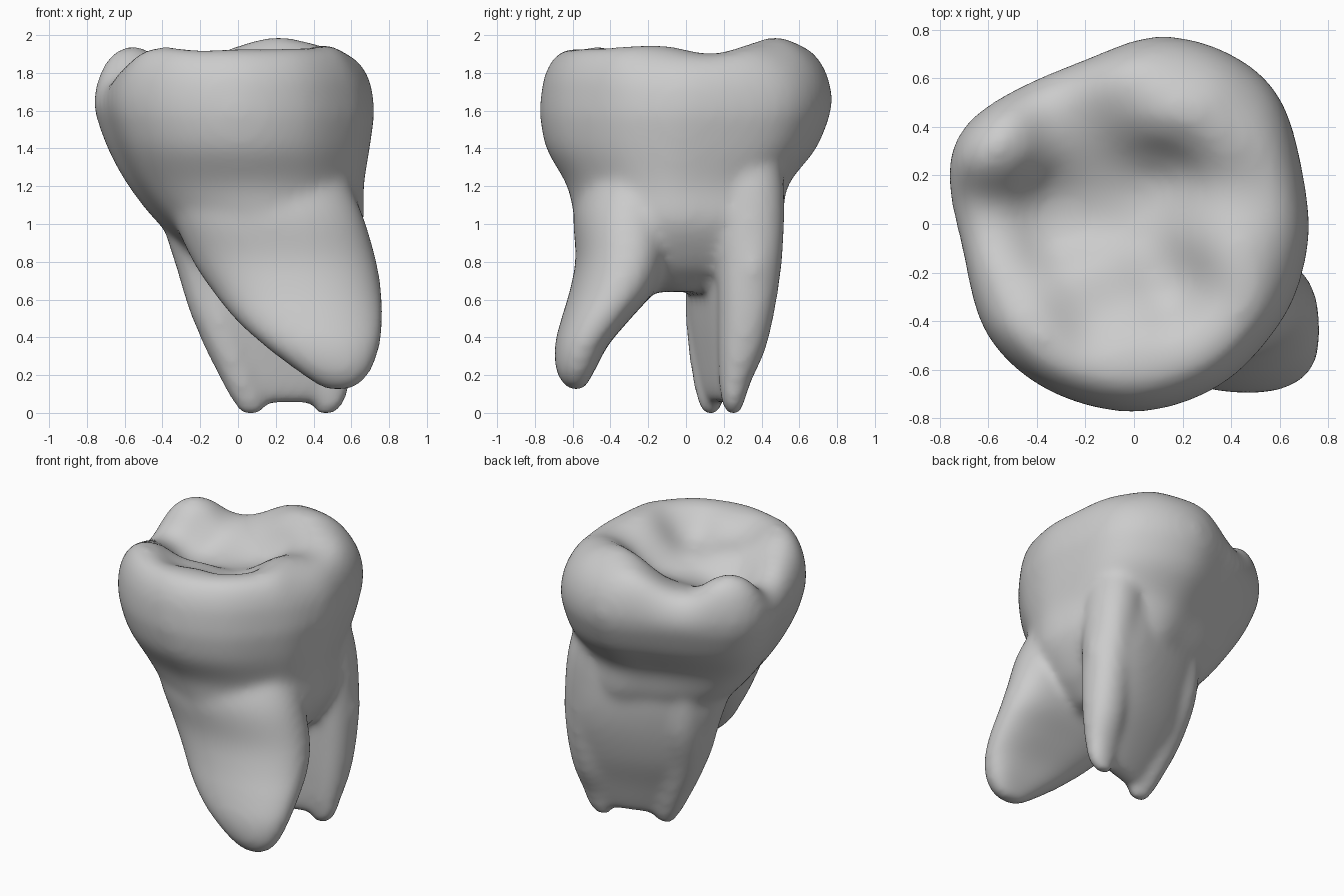
import bpy, bmesh
from math import sin, cos, exp, tau, radians, copysign

cube = bpy.data.objects.get("Cube")
if cube:
    bpy.data.objects.remove(cube)

SIDES = 64
bm = bmesh.new()


def spline(keys, steps, closed=False):
    """Smooth curve through a list of equal-length tuples."""
    n = len(keys)
    pick = (lambda i: keys[i % n]) if closed else (lambda i: keys[max(0, min(n - 1, i))])
    out = []
    for i in range(n if closed else n - 1):
        quad = [pick(i + k) for k in (-1, 0, 1, 2)]
        for s in range(steps):
            t = s / steps
            out.append(tuple(
                b + 0.5 * t * (c - a + t * (2 * a - 5 * b + 4 * c - d + t * (3 * (b - c) + d - a)))
                for a, b, c, d in zip(*quad)))
    return out if closed else out + [keys[-1]]


def skin(rings):
    """Closed shell through rings ordered from bottom to top."""
    loops = [[bm.verts.new(p) for p in ring] for ring in rings]
    for low, high in zip(loops, loops[1:]):
        for i in range(len(low)):
            j = (i + 1) % len(low)
            bm.faces.new((low[i], low[j], high[j], high[i]))
    bm.faces.new(loops[0][::-1])
    bm.faces.new(loops[-1])


def oval(z, cx, cy, a, b, turn, front_dent, back_dent, power=2.1):
    """Rounded section, optionally hollowed in the middle of its -y and +y sides."""
    ring = []
    for i in range(SIDES):
        c, s = cos(tau * i / SIDES), sin(tau * i / SIDES)
        u = copysign(abs(c) ** (2 / power), c)
        v = b * copysign(abs(s) ** (2 / power), s)
        v *= 1 - (back_dent if s > 0 else front_dent) * (1 - u * u)
        u *= a
        ring.append((cx + u * cos(turn) - v * sin(turn), cy + u * sin(turn) + v * cos(turn), z))
    return ring


def root(keys, turn=0, front_dent=0, back_dent=0):
    skin([oval(*k, turn, front_dent, back_dent) for k in spline(keys, 5)])


# Crown outline, seen from above
outline = spline([(.71, .1), (.61, .5), (.4, .7), (.1, .775), (-.2, .68), (-.5, .55), (-.7, .4),
                  (-.765, .2), (-.71, -.1), (-.61, -.45), (-.36, -.68), (0, -.77), (.35, -.66),
                  (.6, -.4), (.7, -.15)], 5, closed=True)

# Chewing surface: cusps, rim, grooves and basin
relief = [(-.05, .52, 1.94), (.15, .44, 2.04), (.38, .36, 1.99), (.2, .7, 1.9), (.55, .5, 1.87),
          (.52, .17, 1.89), (.4, -.1, 2.0), (.65, -.1, 1.87), (.3, .05, 1.87),
          (.38, -.45, 1.94), (0, -.58, 1.93), (-.42, -.47, 1.95), (-.6, -.22, 1.87),
          (-.64, .0, 1.76), (-.56, .32, 1.96), (-.28, .47, 1.81), (-.32, .05, 1.66),
          (-.05, .1, 1.7), (.12, .18, 1.69), (.16, -.18, 1.74), (-.15, -.28, 1.81),
          (-.14, .3, 1.77)]


def chew_height(x, y):
    total = weight = 0
    for px, py, pz in relief:
        w = exp(-((x - px) ** 2 + (y - py) ** 2) / .03)
        total += w * pz
        weight += w
    return total / weight


# Trunk and crown wall: height, then limits in x and y
wall = [(.64, .05, .38, -.17, .12), (.7, -.05, .45, -.3, .26), (.8, -.2, .55, -.48, .42),
        (1.0, -.42, .655, -.58, .51), (1.2, -.58, .66, -.63, .54), (1.4, -.69, .69, -.74, .69),
        (1.58, -.755, .715, -.775, .765)]
rings = []
for z, x0, x1, y0, y1 in spline(wall, 5):
    ring = []
    for x, y in outline:
        ring.append((x0 + (x + .765) / 1.475 * (x1 - x0), y0 + (y + .77) / 1.545 * (y1 - y0), z))
    rings.append(ring)

# Rounded rim turning into the chewing surface
for scale, rise in ((1.0, .25), (.985, .5), (.95, .72), (.9, .88), (.84, .97), (.77, 1),
                    (.68, 1), (.58, 1), (.48, 1), (.38, 1), (.28, 1), (.18, 1), (.08, 1)):
    ring = []
    for x, y in outline:
        x, y = x * scale, y * scale
        ring.append((x, y, 1.58 + (chew_height(x, y) - 1.58) * rise))
    rings.append(ring)
skin(rings)

# Broad front root, hollow on its inner side: height, then limits in x and y
front = [(.12, .48, .57, -.6, -.54), (.145, .42, .64, -.645, -.51), (.23, .3, .71, -.69, -.45),
         (.36, .13, .755, -.695, -.37), (.5, -.02, .77, -.66, -.24), (.65, -.14, .76, -.615, -.1),
         (.82, -.25, .73, -.585, -.03), (1.05, -.35, .66, -.595, 0), (1.25, -.4, .57, -.54, 0),
         (1.5, -.35, .45, -.45, 0)]
root([(z, (x0 + x1) / 2, (y0 + y1) / 2, (x1 - x0) / 2, (y1 - y0) / 2)
      for z, x0, x1, y0, y1 in front], back_dent=.25)

# Back root blade, hollow on both sides
root([(.05, .26, .19, .22, .05), (.12, .26, .19, .27, .085), (.28, .23, .2, .37, .13),
      (.5, .19, .22, .45, .19), (.75, .17, .24, .51, .23), (1.0, .12, .23, .53, .25),
      (1.25, .1, .22, .5, .24), (1.5, .1, .2, .4, .18)], radians(17), .25, .08)

# Two tips of the back root, the outer one running up as a ridge
root([(-.01, .07, .13, .05, .035), (.05, .06, .13, .085, .065), (.2, .0, .13, .105, .1),
      (.45, -.09, .14, .13, .14), (.75, -.14, .18, .15, .18), (1.1, -.18, .18, .15, .18)])
root([(-.01, .46, .25, .05, .035), (.05, .48, .25, .085, .06), (.16, .49, .26, .105, .085),
      (.36, .5, .3, .135, .13), (.65, .51, .33, .145, .16), (.95, .49, .34, .155, .18),
      (1.2, .45, .33, .17, .19), (1.45, .4, .3, .16, .18)])

bmesh.ops.recalc_face_normals(bm, faces=bm.faces)
mesh = bpy.data.meshes.new("tooth")
bm.to_mesh(mesh)
bm.free()
tooth = bpy.data.objects.new("tooth", mesh)
bpy.context.collection.objects.link(tooth)

# Fuse the shells and soften the joins
fuse = tooth.modifiers.new("fuse", 'REMESH')
fuse.mode = 'VOXEL'
fuse.voxel_size = .022
fuse.use_smooth_shade = True
soften = tooth.modifiers.new("soften", 'SMOOTH')
soften.factor = .5
soften.iterations = 24

grey = bpy.data.materials.new("plain grey")
grey.use_nodes = True
colour = (.6, .6, .6, 1)
grey.diffuse_color = colour
grey.node_tree.nodes["Principled BSDF"].inputs["Base Color"].default_value = colour
mesh.materials.append(grey)
